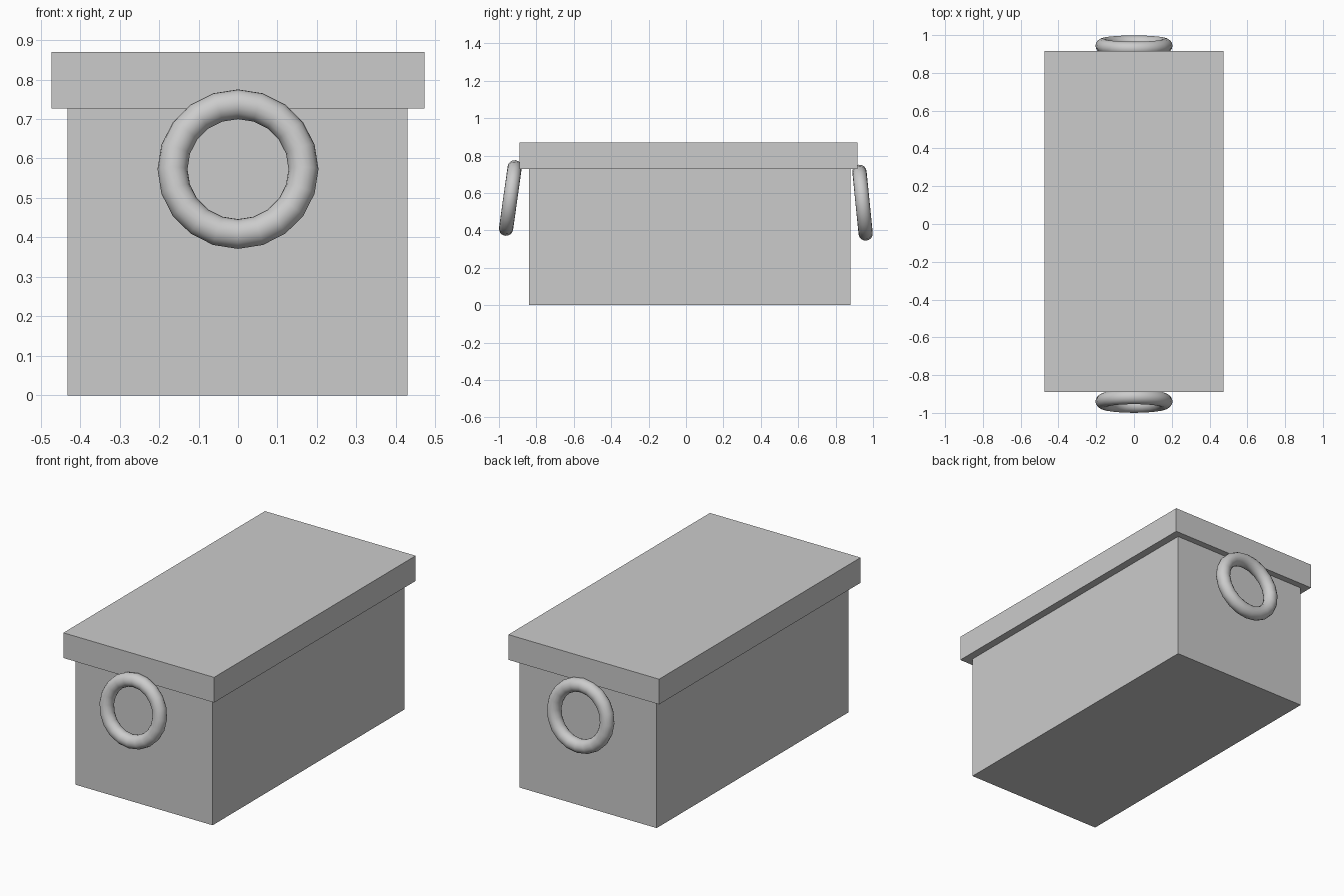
import bpy
from math import radians

if "Cube" in bpy.data.objects:
    bpy.data.objects.remove(bpy.data.objects["Cube"])


def box(name, lo, hi):
    """Axis-aligned box between two corners."""
    bpy.ops.mesh.primitive_cube_add(size=1, location=[(a + b) / 2 for a, b in zip(lo, hi)])
    ob = bpy.context.object
    ob.name = name
    ob.scale = [b - a for a, b in zip(lo, hi)]
    bpy.ops.object.transform_apply(location=False, rotation=False, scale=True)
    return ob


def ring(name, y, z, angle):
    """Ring handle hanging at a slight outward tilt."""
    bpy.ops.mesh.primitive_torus_add(
        major_segments=20, minor_segments=16, major_radius=0.166, minor_radius=0.038,
        location=(0, y, z), rotation=(radians(angle), 0, 0))
    ob = bpy.context.object
    ob.name = name
    bpy.ops.object.shade_smooth_by_angle(angle=radians(40))
    return ob


# Chest body and overhanging lid
box("chest_body", (-0.432, -0.84, 0), (0.429, 0.88, 0.727))
box("lid", (-0.473, -0.89, 0.727), (0.473, 0.917, 0.87))

# Ring handles at both ends
ring("front_handle", -0.939, 0.573, 90 - 8)
ring("back_handle", 0.944, 0.548, 90 + 5.7)
